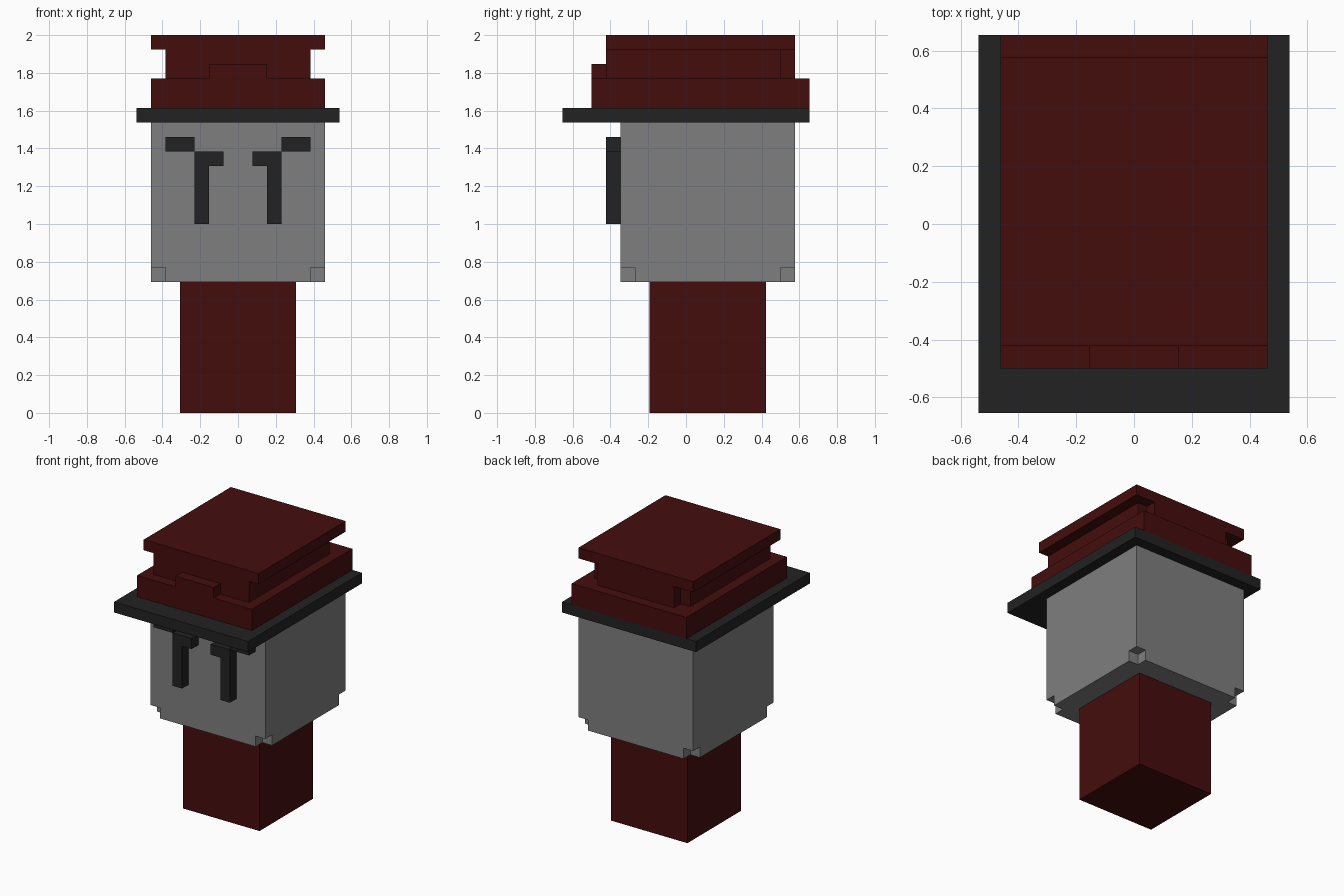
import bpy
import bmesh

cube = bpy.data.objects.get("Cube")
if cube:
    bpy.data.objects.remove(cube, do_unlink=True)

U = 2 / 26  # one block unit


def material(name, colour):
    mat = bpy.data.materials.new(name)
    mat.use_nodes = True
    mat.diffuse_color = (*colour, 1)
    bsdf = mat.node_tree.nodes["Principled BSDF"]
    bsdf.inputs["Base Color"].default_value = (*colour, 1)
    bsdf.inputs["Roughness"].default_value = 0.9
    return mat


RED = material("dark red", (0.060, 0.004, 0.004))
GREY = material("mid grey", (0.212, 0.212, 0.212))
BLACK = material("charcoal", (0.016, 0.016, 0.016))


def prism(name, outline, z0, z1, mat):
    """Extrude a counter-clockwise (x, y) outline, in block units, from z0 to z1."""
    bm = bmesh.new()
    base = bm.faces.new([bm.verts.new((x * U, y * U, z0 * U)) for x, y in outline])
    result = bmesh.ops.extrude_face_region(bm, geom=[base], use_keep_orig=True)
    top = [v for v in result["geom"] if isinstance(v, bmesh.types.BMVert)]
    bmesh.ops.translate(bm, verts=top, vec=(0, 0, (z1 - z0) * U))
    bmesh.ops.recalc_face_normals(bm, faces=bm.faces)
    mesh = bpy.data.meshes.new(name)
    bm.to_mesh(mesh)
    bm.free()
    mesh.materials.append(mat)
    obj = bpy.data.objects.new(name, mesh)
    bpy.context.collection.objects.link(obj)
    return obj


def box(name, x0, x1, y0, y1, z0, z1, mat):
    return prism(name, [(x0, y0), (x1, y0), (x1, y1), (x0, y1)], z0, z1, mat)


# Body and head
box("body", -4, 4, -2.5, 5.5, 0, 9, RED)
box("head", -6, 6, -4.5, 7.5, 10, 20, GREY)

# Lowest head layer with its four corner blocks missing
prism("chin", [(-5, -4.5), (5, -4.5), (5, -3.5), (6, -3.5), (6, 6.5), (5, 6.5),
               (5, 7.5), (-5, 7.5), (-5, 6.5), (-6, 6.5), (-6, -3.5), (-5, -3.5)],
      9, 10, GREY)

# Hat: brim, band, front badge, recessed crown and top slab
box("hat_brim", -7, 7, -8.5, 8.5, 20, 21, BLACK)
box("hat_band", -6, 6, -6.5, 8.5, 21, 23, RED)
box("hat_front_badge", -2, 2, -6.5, -5.5, 23, 24, RED)
prism("hat_crown", [(-5, -5.5), (5, -5.5), (5, 6.5), (4, 6.5),
                    (4, 7.5), (-4, 7.5), (-4, 6.5), (-5, 6.5)], 23, 25, RED)
box("hat_top", -6, 6, -5.5, 7.5, 25, 26, RED)

# Raised brows and eyes, mirrored across x
for side, s in (("left", 1), ("right", -1)):
    for part, a, b, z0, z1 in (("outer_brow", 3, 5, 18, 19),
                               ("inner_brow", 1, 3, 17, 18),
                               ("eye", 2, 3, 13, 17)):
        x0, x1 = sorted((s * a, s * b))
        box(f"{side}_{part}", x0, x1, -5.5, -4.5, z0, z1, BLACK)
